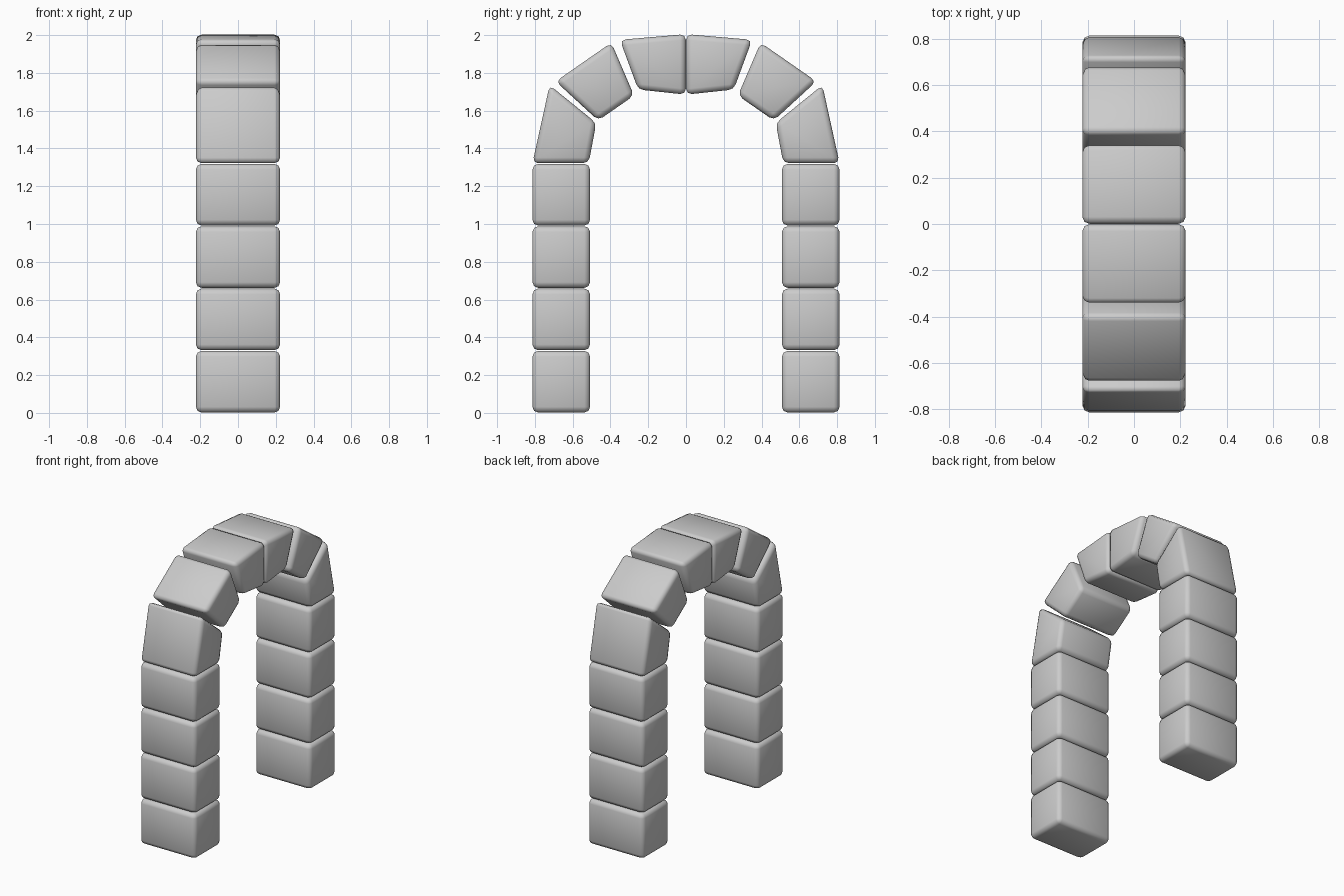
import bpy, bmesh

if "Cube" in bpy.data.objects:
    bpy.data.objects.remove(bpy.data.objects["Cube"])

HALF_WIDTH = 0.223


def stone(name, profile, side):
    """Rounded block: a (y, z) quad extruded along x; side mirrors it in y."""
    bm = bmesh.new()
    rings = [[bm.verts.new((x, side * y, z)) for y, z in profile]
             for x in (-HALF_WIDTH, HALF_WIDTH)]
    bm.faces.new(rings[0])
    bm.faces.new(rings[1])
    n = len(profile)
    for i in range(n):
        j = (i + 1) % n
        bm.faces.new((rings[0][i], rings[0][j], rings[1][j], rings[1][i]))
    bmesh.ops.recalc_face_normals(bm, faces=bm.faces)
    bmesh.ops.bevel(bm, geom=bm.edges[:], offset=0.03, segments=2,
                    profile=0.5, affect='EDGES')
    for f in bm.faces:
        f.smooth = True
    mesh = bpy.data.meshes.new(name)
    bm.to_mesh(mesh)
    bm.free()
    obj = bpy.data.objects.new(name, mesh)
    bpy.context.collection.objects.link(obj)
    return obj


# Wedge stones of the arch, from springing to crown (outer/inner corners)
wedges = [
    [(0.813, 1.322), (0.722, 1.735), (0.475, 1.535), (0.515, 1.322)],
    [(0.690, 1.755), (0.395, 1.960), (0.275, 1.680), (0.465, 1.548)],
    [(0.350, 1.975), (0.001, 2.005), (0.001, 1.685), (0.253, 1.712)],
]

for side, label in ((1, "back"), (-1, "front")):
    # Column blocks
    for i in range(4):
        z0, z1 = 0.33 * i + 0.002, 0.33 * i + 0.328
        stone(f"{label}_column_block_{i + 1}",
              [(0.508, z0), (0.813, z0), (0.813, z1), (0.508, z1)], side)
    # Arch stones
    for i, profile in enumerate(wedges):
        stone(f"{label}_arch_stone_{i + 1}", profile, side)
